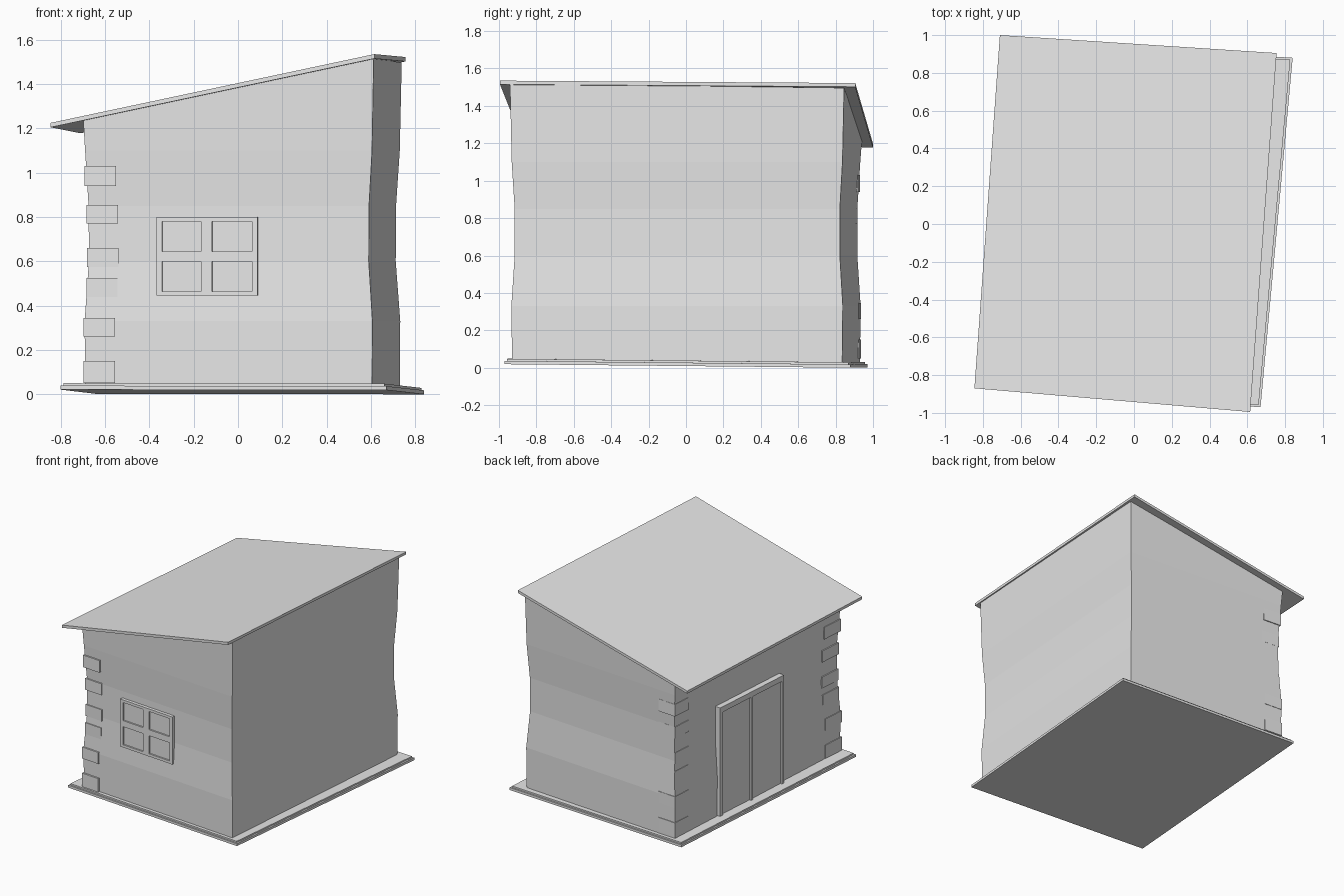
import bpy
import bmesh
from mathutils import Vector

cube = bpy.data.objects.get("Cube")
if cube:
    bpy.data.objects.remove(cube, do_unlink=True)

# One plain colour
GREY = (0.8, 0.8, 0.8, 1)
mat = bpy.data.materials.new("plain grey")
mat.use_nodes = True
mat.diffuse_color = GREY
mat.node_tree.nodes["Principled BSDF"].inputs["Base Color"].default_value = GREY


def loft(name, rings):
    """Closed solid through a stack of four-cornered rings, bottom to top."""
    bm = bmesh.new()
    rows = [[bm.verts.new(p) for p in ring] for ring in rings]
    for low, high in zip(rows, rows[1:]):
        for i in range(4):
            j = (i + 1) % 4
            bm.faces.new((low[i], low[j], high[j], high[i]))
    bm.faces.new(rows[0][::-1])
    bm.faces.new(rows[-1])
    bmesh.ops.recalc_face_normals(bm, faces=bm.faces)
    mesh = bpy.data.meshes.new(name)
    bm.to_mesh(mesh)
    bm.free()
    mesh.materials.append(mat)
    obj = bpy.data.objects.new(name, mesh)
    bpy.context.collection.objects.link(obj)
    return obj


def slab(name, corners, height):
    up = Vector((0, 0, height))
    return loft(name, [corners, [Vector(c) + up for c in corners]])


def block(name, origin, a, b, ua, ub, z0, z1):
    """Upright block spanning ranges ua and ub along two ground directions."""
    pts = [origin + a * u + b * v for u, v in
           ((ua[0], ub[0]), (ua[1], ub[0]), (ua[1], ub[1]), (ua[0], ub[1]))]
    return slab(name, [(p.x, p.y, z0) for p in pts], z1 - z0)


# Crooked two-step floor
floor = [(-.80, -.86, .021), (.67, -.97, .019), (.84, .88, 0), (-.64, .97, .002)]
slab("floor_lower", floor, .018)
slab("floor_upper", [(x * .985, y * .988, z + .015) for x, y, z in floor], .014)

# Walls pinched at the waist, tops cut to the roof slope
FL, FR, BR, BL = [Vector(p) for p in
                  ((-.69, -.83), (.605, -.93), (.73, .835), (-.56, .93))]
levels = [(.03, 1, 1), (.33, 1.003, 1.004), (.6, .975, .985),
          (.85, .977, .985), (1.1, 1, 1.002)]
rings = [[(c.x * sx, c.y * sy, z) for c in (FL, FR, BR, BL)] for z, sx, sy in levels]
tops = [(c.x * 1.012, c.y * 1.012) for c in (FL, FR, BR, BL)]
rings.append([(x, y, 1.364 + .21 * x - .027 * y) for x, y in tops])
loft("walls", rings)

# Sloping roof sheet
roof = [(-.845, -.87, 1.205), (.615, -.995, 1.515), (.755, .905, 1.502), (-.71, 1, 1.178)]
slab("roof", roof, .02)

# Directions along the front and left walls
along = Vector((1, -.078))
back = Vector((.074, 1))

# Front window: pane plate, frame and crossing bars
origin = Vector((0, -.868))
block("window_panes", origin, along, back, (-.35, .08), (-.014, .03), .455, .79)
for i, (x0, x1) in enumerate(((-.365, -.34), (-.165, -.115), (.065, .09))):
    block(f"window_upright_{i}", origin, along, back, (x0, x1), (-.026, .03), .445, .8)
for i, (z0, z1) in enumerate(((.445, .465), (.6, .645), (.78, .8))):
    block(f"window_rail_{i}", origin, along, back, (-.355, .08), (-.025, .03), z0, z1)

# Left double door: leaves, posts and lintel
origin = Vector((-.622, 0))
for i, (y0, y1) in enumerate(((-.19, .13), (.15, .47))):
    block(f"door_leaf_{i}", origin, back, along, (y0, y1), (-.018, .03), .04, .82)
for i, (y0, y1) in enumerate(((-.2, -.18), (.13, .15), (.45, .48))):
    block(f"door_post_{i}", origin, back, along, (y0, y1), (-.032, .03), .04, .84)
block("door_lintel", origin, back, along, (-.2, .48), (-.034, .03), .81, .85)

# Corner stones on both ends of the left wall
stones = ((.05, .15, 1), (.26, .345, 1), (.44, .525, .982),
          (.575, .66, .977), (.77, .855, .98), (.94, 1.03, .993))
for i, (z0, z1, s) in enumerate(stones):
    block(f"front_corner_stone_{i}", FL * s, along, back, (-.006, .135), (-.014, .16), z0, z1)
    block(f"back_corner_stone_{i}", BL * s, along, back, (-.004, .14), (-.14, .006), z0, z1)
